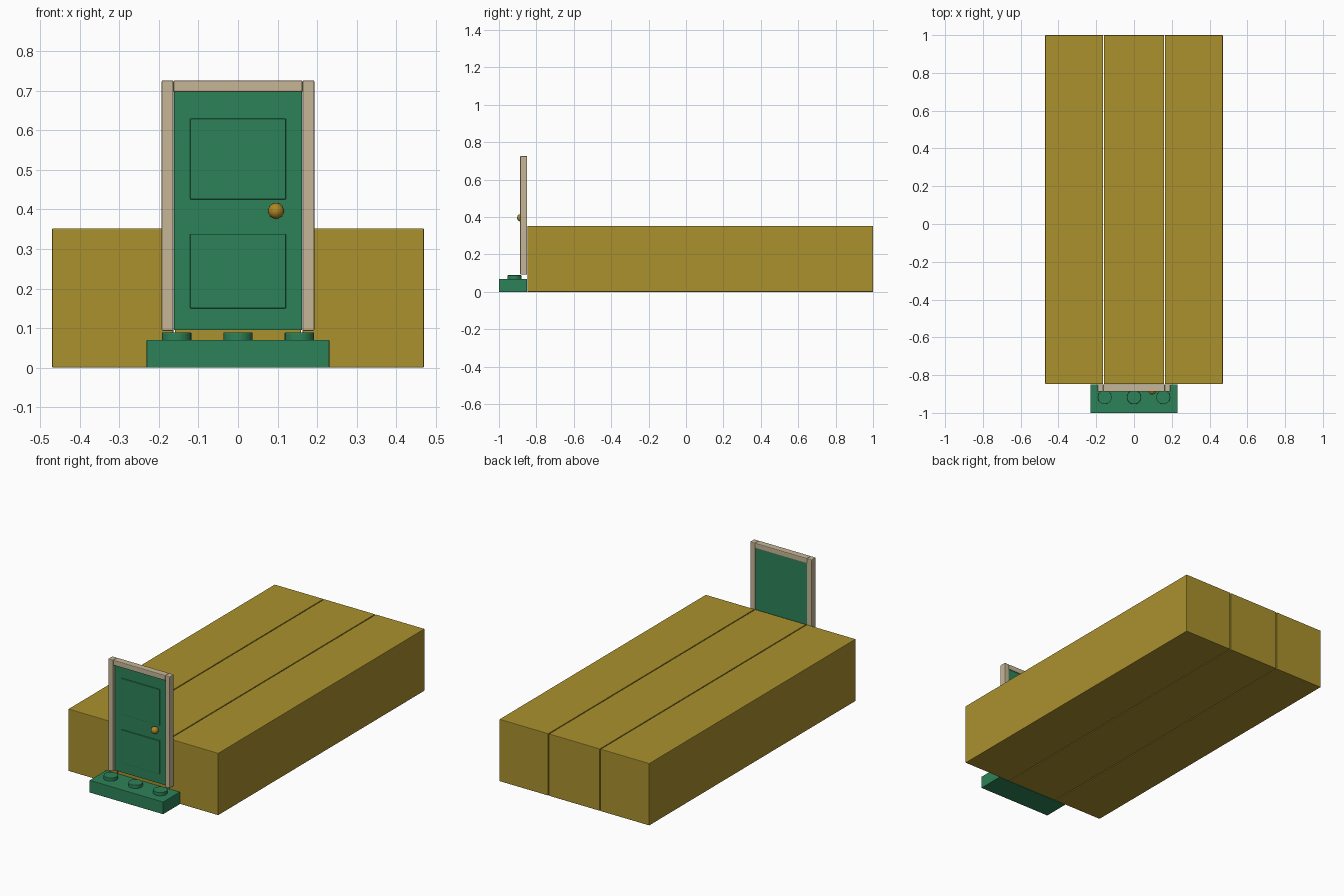
import bpy, bmesh
from mathutils import Matrix

if "Cube" in bpy.data.objects:
    bpy.data.objects.remove(bpy.data.objects["Cube"])


def material(name, rgb):
    m = bpy.data.materials.new(name)
    m.diffuse_color = (*rgb, 1)
    m.use_nodes = True
    m.node_tree.nodes["Principled BSDF"].inputs["Base Color"].default_value = m.diffuse_color
    return m


GOLD = material("mustard", (0.40, 0.283, 0.027))
GREEN = material("green", (0.027, 0.223, 0.098))
BEIGE = material("beige", (0.565, 0.468, 0.305))
BRASS = material("brass", (0.42, 0.24, 0.018))


def finish(bm, name, mat, bevel=0.0, smooth=False):
    if bevel:
        sharp = [e for e in bm.edges if e.calc_face_angle(0) > 0.7]
        bmesh.ops.bevel(bm, geom=sharp, offset=bevel, segments=2,
                        profile=0.5, affect='EDGES')
    me = bpy.data.meshes.new(name)
    bm.to_mesh(me)
    bm.free()
    me.materials.append(mat)
    for p in me.polygons:
        p.use_smooth = smooth
    ob = bpy.data.objects.new(name, me)
    bpy.context.collection.objects.link(ob)
    return ob


def box(name, x, y, z, mat, bevel=0.0):
    """Box from (min, max) ranges on each axis."""
    bm = bmesh.new()
    size = [r[1] - r[0] for r in (x, y, z)]
    mid = [(r[1] + r[0]) / 2 for r in (x, y, z)]
    bmesh.ops.create_cube(bm, size=1, matrix=Matrix.Translation(mid) @ Matrix.Diagonal((*size, 1)))
    return finish(bm, name, mat, bevel)


# three long beams with narrow gaps
for name, x in (("left_beam", (-0.47, -0.1635)), ("middle_beam", (-0.1595, 0.1595)),
                ("right_beam", (0.1635, 0.47))):
    box(name, x, (-0.848, 1.0), (0, 0.352), GOLD, 0.003)

# doorstep plate with three studs
box("doorstep", (-0.231, 0.231), (-1.0, -0.85), (0, 0.07), GREEN, 0.002)
for i, x in enumerate((-0.155, 0, 0.155)):
    bm = bmesh.new()
    bmesh.ops.create_cone(bm, cap_ends=True, segments=32, radius1=0.037, radius2=0.037,
                          depth=0.025, matrix=Matrix.Translation((x, -0.917, 0.0765)))
    finish(bm, f"stud_{i + 1}", GREEN, 0.002)

# door frame: two jambs and a header
FRAME_Y = (-0.887, -0.849)
box("left_jamb", (-0.193, -0.163), FRAME_Y, (0.093, 0.726), BEIGE, 0.004)
box("right_jamb", (0.163, 0.193), FRAME_Y, (0.093, 0.726), BEIGE, 0.004)
box("header", (-0.163, 0.163), FRAME_Y, (0.696, 0.726), BEIGE, 0.004)

# door leaf with two raised panels
box("door", (-0.162, 0.162), (-0.870, -0.854), (0.095, 0.697), GREEN)
box("upper_panel", (-0.121, 0.121), (-0.875, -0.868), (0.425, 0.629), GREEN, 0.002)
box("lower_panel", (-0.121, 0.121), (-0.875, -0.868), (0.150, 0.338), GREEN, 0.002)

# round door knob
bm = bmesh.new()
bmesh.ops.create_uvsphere(bm, u_segments=24, v_segments=16, radius=0.02,
                          matrix=Matrix.Translation((0.096, -0.883, 0.396)))
finish(bm, "door_knob", BRASS, smooth=True)
